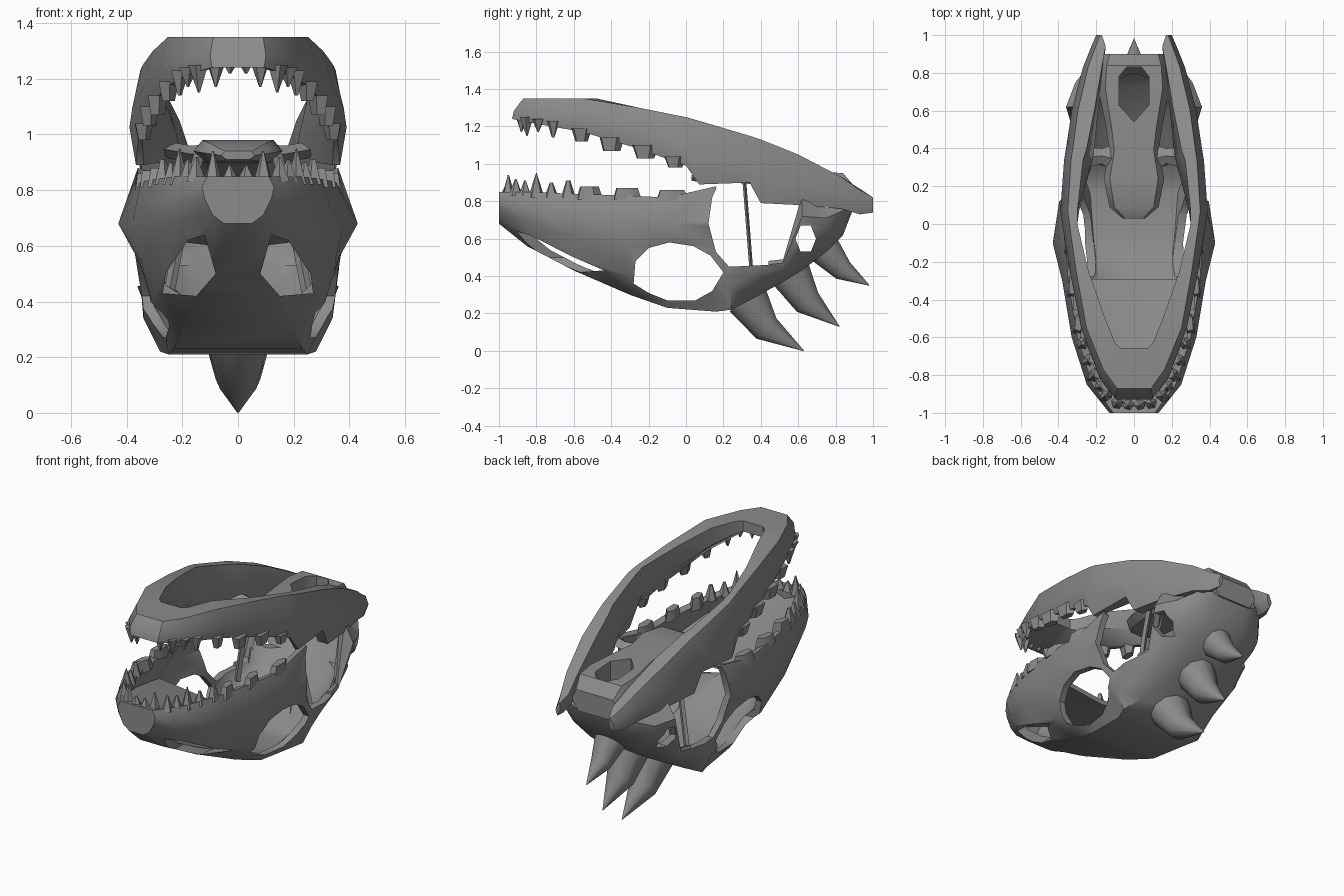
import bpy, bmesh, math
from mathutils import Vector, Matrix

if "Cube" in bpy.data.objects:
    bpy.data.objects.remove(bpy.data.objects["Cube"])

bone = bpy.data.materials.new("grey bone")
bone.use_nodes = True
tone = (0.26, 0.26, 0.26, 1)
bone.diffuse_color = tone
bone.node_tree.nodes["Principled BSDF"].inputs["Base Color"].default_value = tone


def finish(name, bm, recalc=True):
    if recalc:
        bmesh.ops.recalc_face_normals(bm, faces=bm.faces)
    mesh = bpy.data.meshes.new(name)
    bm.to_mesh(mesh)
    bm.free()
    mesh.materials.append(bone)
    obj = bpy.data.objects.new(name, mesh)
    bpy.context.collection.objects.link(obj)
    return obj


def loft(name, sections, closed=True, caps=(True, True), scale=0.01):
    """Skin a row of sections that share one point count."""
    bm = bmesh.new()
    rows = [[bm.verts.new(Vector(p) * scale) for p in s] for s in sections]
    n = len(rows[0])
    for a, b in zip(rows, rows[1:]):
        for j in range(n if closed else n - 1):
            k = (j + 1) % n
            bm.faces.new((a[j], a[k], b[k], b[j]))
    if caps[0]:
        bm.faces.new(rows[0][::-1])
    if caps[1]:
        bm.faces.new(rows[-1])
    return finish(name, bm, closed)


def apply_all(obj):
    graph = bpy.context.evaluated_depsgraph_get()
    mesh = bpy.data.meshes.new_from_object(obj.evaluated_get(graph))
    obj.modifiers.clear()
    obj.data = mesh


def cut(obj, cutter):
    mod = obj.modifiers.new("hole", 'BOOLEAN')
    mod.operation, mod.solver, mod.object = 'DIFFERENCE', 'EXACT', cutter
    apply_all(obj)
    bpy.data.objects.remove(cutter)


def prism(points, place, low, high):
    """Extrude an outline between two depths; place maps (u, v, depth) to 3D."""
    return loft("cutter", [[place(u, v, d) for u, v in points] for d in (low, high)])


def ellipse(cy, cz, ry, rz, sides):
    return [(cy + ry * math.cos(math.tau * i / sides),
             cz + rz * math.sin(math.tau * i / sides)) for i in range(sides)]


# Skull shell: y, then tooth rim, cheek, cheek underside, lower side, roof edge (x, z)
shell_rows = (
    (-100, 11, 85, 13, 81, 12, 77, 9, 71, 5, 68),
    (-85, 22, 85, 25, 77, 23, 69, 17, 62, 8, 56),
    (-60, 30, 84, 33, 74, 31, 62, 26, 50, 13, 43),
    (-30, 35, 83, 38, 68, 35, 55, 31, 40, 20, 30),
    (-10, 36, 82, 43, 68, 37, 57, 34, 38, 23, 23),
    (16, 36, 88, 39, 68, 37, 57, 34, 38, 25, 21),
    (24, 36, 60, 37, 52, 35, 46, 34, 34, 28, 22),
    (34, 36, 47, 36, 45, 34, 40, 31, 35, 22, 27),
    (52, 32, 49, 33, 47, 31, 44, 27, 41, 16, 37),
    (62, 30, 83, 36, 72, 35, 62, 29, 52, 16, 43),
    (75, 24, 76, 31, 71, 30, 65, 25, 59, 14, 53),
    (84, 19, 80, 24, 75, 23, 71, 18, 66, 10, 62),
    (89, 16, 82, 18, 80, 17, 78, 14, 76, 8, 75))


def shell_section(row):
    half = [(row[i], row[0], row[i + 1]) for i in range(1, len(row), 2)]
    return half + [(-x, y, z) for x, y, z in half[::-1]]


skull = loft("skull_shell", [shell_section(r) for r in shell_rows], False, (True, False))
thick = skull.modifiers.new("bone", 'SOLIDIFY')
thick.thickness, thick.offset = 0.04, -1
apply_all(skull)

# Eye, temple, rear and nostril openings on both sides
eye = ((-28, 36), (-27, 48), (-20, 55), (-9, 58), (4, 56), (13, 51), (20, 42), (14, 32),
       (5, 27), (-10, 27), (-20, 31))
nostril = ((12, 64), (18, 62), (26, 50), (27, 43), (15, 42), (8, 50))
temple = ((20, 95), (14, 82), (12, 68), (16, 53), (23, 45), (44, 46), (44, 95))
for s in (1, -1):
    side = lambda y, z, d: (d * s, y, z)
    cut(skull, prism(eye, side, 19, 60))
    cut(skull, prism(temple, side, 15, 60))
    cut(skull, prism(ellipse(64, 60, 5.5, 8, 6), side, 15, 60))
    cut(skull, prism(nostril, lambda x, z, d: (x * s, d, z), -95, -40))

# Palate inside the snout
palate = [[(w, y, z), (0, y, z - 4), (-w, y, z), (-w, y, z - 3), (0, y, z - 7), (w, y, z - 3)]
          for y, w, z in ((-97, 10, 81), (-85, 20, 79), (-60, 28, 74), (-29, 34, 66))]
loft("palate", palate)

# Braincase: y, half width, top z, bottom z
brain = [[(w, y, (t + b) / 2), (w * .8, y, t), (-w * .8, y, t), (-w, y, (t + b) / 2),
          (-w * .7, y, b), (w * .7, y, b)]
         for y, w, t, b in ((3, 6, 94, 91), (9, 13, 97, 90), (24, 16, 98, 90), (39, 13, 97, 89),
                            (52, 15, 97, 84), (72, 19, 96, 80), (84, 18, 95, 76), (90, 16, 88, 75))]
braincase = loft("braincase", brain)
cut(braincase, prism(((0, 54), (8, 63), (8, 78), (4, 83), (-4, 83), (-8, 78), (-8, 63)),
                     lambda x, y, d: (x, y, d), 50, 120))

# Lower arch half: outer x, y, inner x, y, top z, bottom z, inward lean of the lower edge
arch_rows = (
    (10, -93, 7, -66, 135, 124, 0), (18, -83, 10, -63, 135, 122, 0),
    (28, -55, 16, -48, 135, 117, 0), (34, -25, 24, -25, 130, 108, 0),
    (38, 0, 30, 0, 125, 99, 0), (39, 7, 30, 7, 123, 89, 1),
    (37, 34, 27, 34, 115, 90, 5), (36, 40, 25, 40, 113, 79, 4), (33, 60, 21, 60, 105, 78, 2),
    (27, 83, 17, 83, 93, 76, 1), (23, 93, 15, 94, 86, 73, 0), (20, 100, 17, 100, 82, 74, 0))


def arch_section(row, s):
    xo, yo, xi, yi, top, low, lean = row
    mid = top * .4 + low * .6
    front = yo < -70
    back = yo + 6 if front else yo
    return [(s * xo * .9, back, top), (s * xi, yi, top), (s * (xi - lean), yi, mid),
            (s * (xo * .55 + xi * .45 - lean), yo + .2 * (yi - yo), low),
            (s * xo * .94, yo, low), (s * xo, yo + front, mid)]


arch = [arch_section(r, 1) for r in arch_rows[::-1]] + [arch_section(r, -1) for r in arch_rows]
loft("jaw_arch", arch)

# Thin struts and wings between braincase, roof and arch
for s, tag in ((1, "left"), (-1, "right")):
    loft(tag + "_strut", [[(s * (x + a), y + b, z) for a, b in ((2, 0), (0, 1), (-2, 0), (0, -1))]
                          for x, y, z in ((14, 31, 93), (20, 33, 68), (25, 35, 42))])
    loft(tag + "_wing", [[(s * x, y + a, z + b) for a, b in ((-w, 0), (0, 3), (w, 0), (0, -3))]
                         for x, y, z, w in ((8, 34, 93, 9), (17, 36, 93, 4), (28, 35, 95, 6))])

# Three curved horns down the middle of the frill: base, middle, tip (y, z), radii
horns = (((32, 30), (43, 12), (63, 0), 13, 8), ((56, 42), (65, 26), (82, 13), 12, 8),
         ((73, 56), (84, 43), (98, 35), 10, 6))
for i, (base, mid, tip, wide, slim) in enumerate(horns):
    rings = []
    d = (Vector(tip) - Vector(base)).normalized()
    for (y, z), radius in ((base, wide), (mid, slim), (tip, .2)):
        rings.append([(radius * math.cos(a), y - d.y * radius * math.sin(a),
                       z + d.x * radius * math.sin(a))
                      for a in (math.tau * k / 10 for k in range(10))])
    loft("horn_%d" % (i + 1), rings)


# Teeth: x, y, z of the gum, length along the row, height, tip ratio, turn
def tooth_row(name, teeth, up):
    bm = bmesh.new()
    for x, y, z, size, height, ratio, turn in teeth:
        for s in (1, -1):
            place = (Matrix.Translation((s * x / 100, y / 100, (z + up * height / 2) / 100))
                     @ Matrix.Rotation(math.radians(s * turn), 4, 'Z')
                     @ Matrix.Diagonal((min(size, 6) / 100, size / 100, up * height / 100, 1)))
            bmesh.ops.create_cone(bm, cap_ends=True, segments=5, radius1=.6,
                                  radius2=.6 * ratio, depth=1, matrix=place)
    return finish(name, bm)


tooth_row("skull_teeth", (
    (3, -96, 83, 6, 6, .1, 90), (9, -95, 83, 6, 11, .1, 80), (15, -91, 83, 7, 9, .1, 30),
    (18, -86, 83, 6, 8, .15, 30), (21, -80, 82, 8, 13, .05, 25), (24, -72, 82, 7, 8, .2, 20),
    (27, -63, 82, 7, 9, .3, 15), (29, -52, 81, 13, 7, .7, 12), (32, -32, 81, 14, 6, .75, 9),
    (34, -8, 80, 16, 6, .75, 5)), 1)
tooth_row("arch_teeth", (
    (3, -89, 126, 5, 4, .2, 90), (8, -88, 126, 6, 9, .1, 80), (14, -85, 125, 7, 10, .1, 50),
    (18, -79, 124, 6, 7, .1, 25), (21, -71, 123, 6, 9, .2, 20), (25, -56, 119, 10, 7, .6, 18),
    (29, -40, 114, 12, 7, .7, 12), (32, -22, 110, 13, 7, .65, 10), (34, -6, 104, 11, 6, .6, 8)), -1)

# Soft shading with firm edges
for obj in bpy.context.scene.objects:
    obj.select_set(obj.type == 'MESH')
    if obj.type == 'MESH':
        bpy.context.view_layer.objects.active = obj
bpy.ops.object.shade_smooth_by_angle(angle=math.radians(40))
